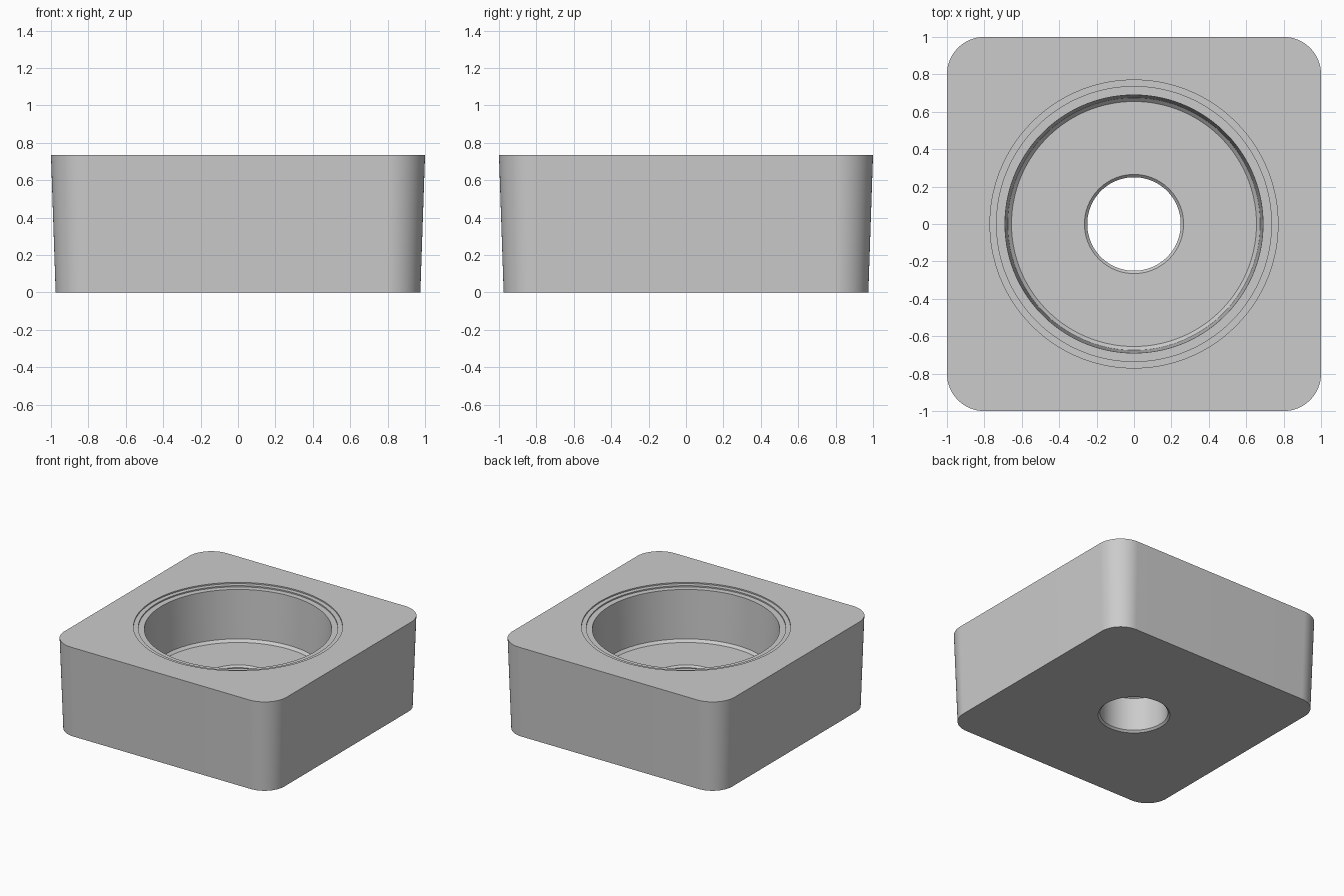
import bpy, bmesh, math

cube = bpy.data.objects.get("Cube")
if cube:
    bpy.data.objects.remove(cube, do_unlink=True)

CORNER_STEPS = 32            # points on each rounded corner
TOP = 0.735

grey = bpy.data.materials.new("plain grey")
grey.use_nodes = True
colour = (0.6, 0.6, 0.6, 1)
grey.diffuse_color = colour
grey.node_tree.nodes["Principled BSDF"].inputs["Base Color"].default_value = colour


def rounded_square(half, radius, z):
    """Rounded square outline, counter-clockwise."""
    points = []
    for corner in range(4):
        middle = math.radians(45 + 90 * corner)
        cx = math.copysign(half - radius, math.cos(middle))
        cy = math.copysign(half - radius, math.sin(middle))
        for j in range(CORNER_STEPS):
            a = math.pi / 2 * (corner + j / (CORNER_STEPS - 1))
            points.append((cx + radius * math.cos(a), cy + radius * math.sin(a), z))
    return points


def circle(radius, z):
    """Circle with the same number of points as the outline."""
    n = 4 * CORNER_STEPS
    return [(radius * math.cos(2 * math.pi * (i + 0.5) / n),
             radius * math.sin(2 * math.pi * (i + 0.5) / n), z) for i in range(n)]


# Outer drafted wall, then the round recess from the rim down through the hole
loops = [rounded_square(0.975, 0.18, 0), rounded_square(1.0, 0.2, TOP)]
profile = [
    (0.77, TOP), (0.77, TOP - 0.01),           # first shallow step
    (0.735, TOP - 0.01), (0.735, TOP - 0.02),  # second shallow step
    (0.69, TOP - 0.02),                        # mouth of the cavity
    (0.675, 0.32), (0.655, 0.30),              # tapered wall and floor chamfer
    (0.265, 0.30), (0.25, 0.285),              # floor and upper hole chamfer
    (0.25, 0.015), (0.265, 0),                 # hole and lower hole chamfer
]
loops += [circle(r, z) for r, z in profile]

# Join each loop to the next, and the last back to the first as the underside
bm = bmesh.new()
rings = [[bm.verts.new(p) for p in loop] for loop in loops]
for a, b in zip(rings, rings[1:] + rings[:1]):
    for i in range(len(a)):
        k = (i + 1) % len(a)
        bm.faces.new((a[i], a[k], b[k], b[i]))
bmesh.ops.recalc_face_normals(bm, faces=bm.faces)
mesh = bpy.data.meshes.new("recessed_block")
bm.to_mesh(mesh)
bm.free()
mesh.materials.append(grey)

block = bpy.data.objects.new("recessed_block", mesh)
bpy.context.collection.objects.link(block)
bpy.ops.object.select_all(action='DESELECT')
block.select_set(True)
bpy.context.view_layer.objects.active = block
bpy.ops.object.shade_smooth_by_angle(angle=math.radians(25))
